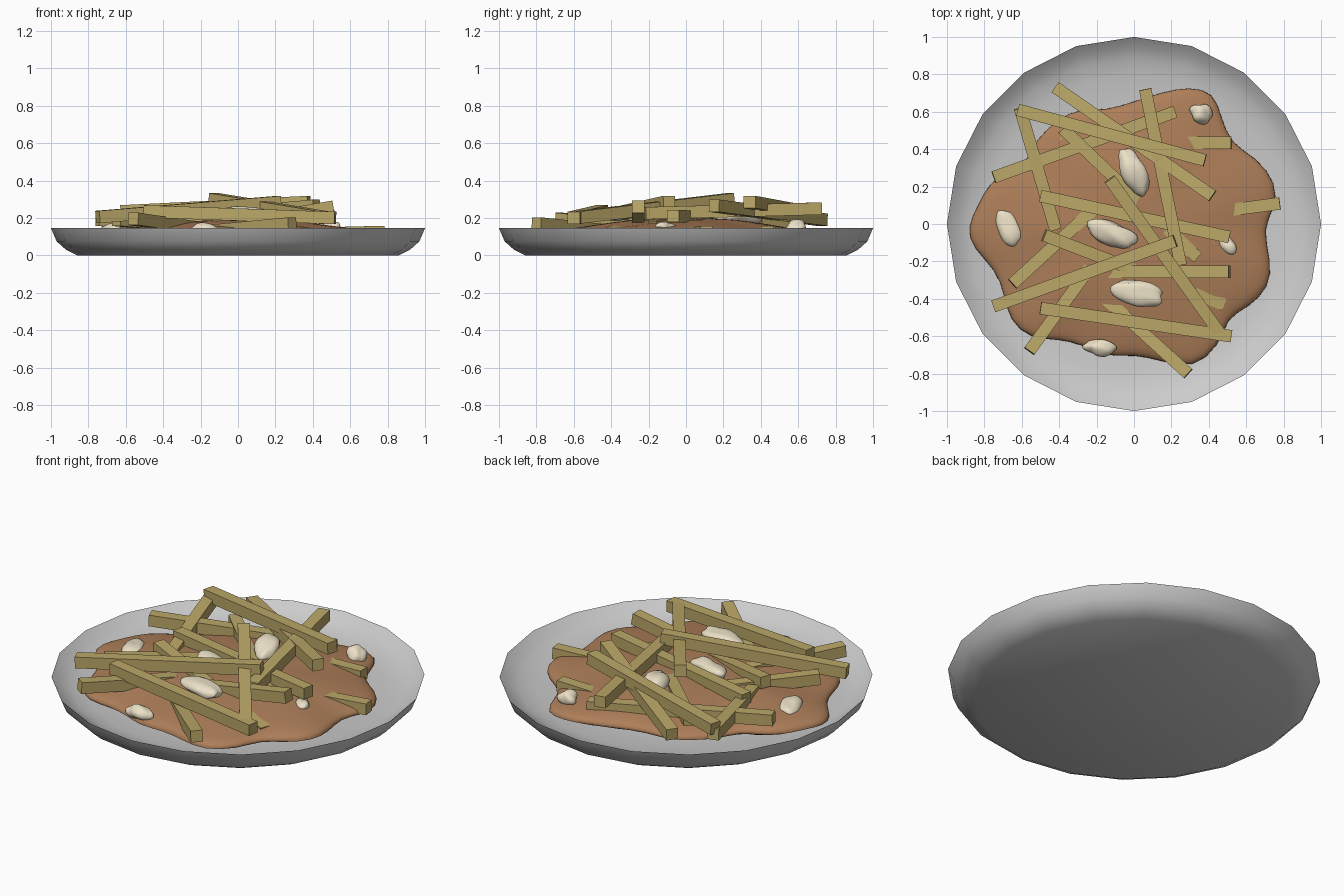
import bpy, bmesh, math
from mathutils import Vector, Matrix

if "Cube" in bpy.data.objects:
    bpy.data.objects.remove(bpy.data.objects["Cube"])


def material(name, rgb):
    m = bpy.data.materials.new(name)
    m.diffuse_color = (*rgb, 1)
    m.use_nodes = True
    m.node_tree.nodes["Principled BSDF"].inputs["Base Color"].default_value = m.diffuse_color
    return m


def finish(bm, name, mat=None, angle=None):
    bmesh.ops.recalc_face_normals(bm, faces=bm.faces[:])
    me = bpy.data.meshes.new(name)
    bm.to_mesh(me)
    bm.free()
    ob = bpy.data.objects.new(name, me)
    bpy.context.collection.objects.link(ob)
    if mat:
        me.materials.append(mat)
    if angle:
        bpy.ops.object.select_all(action='DESELECT')
        ob.select_set(True)
        bpy.context.view_layer.objects.active = ob
        bpy.ops.object.shade_smooth_by_angle(angle=math.radians(angle))
    return ob


def bridge_rings(bm, rings):
    for a, b in zip(rings, rings[1:]):
        n = len(a)
        for i in range(n):
            bm.faces.new((a[i], a[(i + 1) % n], b[(i + 1) % n], b[i]))
    bm.faces.new(rings[0])
    bm.faces.new(rings[-1])


def ripple(x, y, z):
    return math.sin(x + 1.3 * math.sin(y)) * math.cos(y - z) + 0.5 * math.sin(z + x * 1.7)


fry_mat = material("potato", (0.50, 0.39, 0.14))
gravy_mat = material("gravy", (0.42, 0.21, 0.10))
curd_mat = material("curd", (0.85, 0.76, 0.58))

# Plate: 20-sided shallow dish, outside profile then inside profile
bm = bmesh.new()
profile = [(0.86, 0), (0.92, 0.03), (0.97, 0.075), (1.0, 0.145),
           (0.95, 0.105), (0.89, 0.08), (0.80, 0.06), (0.6, 0.055)]
rings = [[bm.verts.new((r * math.cos(k * math.pi / 10), r * math.sin(k * math.pi / 10), z))
          for k in range(20)] for r, z in profile]
bridge_rings(bm, rings)
finish(bm, "plate", angle=38)

# Gravy puddle: wavy outline rising to a low dome
outline = [(0, .66), (.15, .71), (.3, .74), (.43, .71), (.47, .58), (.52, .43), (.66, .36),
           (.77, .22), (.76, .08), (.69, -.02), (.74, -.2), (.73, -.34), (.62, -.45),
           (.5, -.5), (.46, -.66), (.32, -.78), (.15, -.74), (0, -.70), (-.15, -.72),
           (-.28, -.65), (-.4, -.62), (-.56, -.62), (-.67, -.52), (-.70, -.38), (-.74, -.25),
           (-.87, -.13), (-.90, -.02), (-.84, .1), (-.78, .22), (-.68, .29), (-.58, .32),
           (-.53, .46), (-.4, .57), (-.3, .62), (-.15, .61)]
bm = bmesh.new()
rings = []
for s, z in [(.97, .06), (1, .085), (.985, .11), (.93, .125), (.8, .143), (.6, .168),
             (.4, .185), (.2, .19), (.05, .19)]:
    ring = []
    for x, y in outline:
        bump = 0.006 * ripple(x * s * 8, y * s * 8, 1) if s < .95 else 0
        ring.append(bm.verts.new((x * s, y * s, z + bump)))
    rings.append(ring)
bridge_rings(bm, rings)
gravy = finish(bm, "gravy", gravy_mat, 60)
gravy.modifiers.new("soft", 'SUBSURF').levels = 1
gravy.modifiers["soft"].render_levels = 1

# Fries: square sticks given by their two ends (low ones sink into the gravy)
fries = [
    ((-.42, .73, .19), (.42, .15, .265)), ((-.62, .61, .235), (.38, .34, .285)),
    ((.06, .72, .25), (.25, -.22, .225)), ((-.61, .62, .20), (-.42, -.03, .16)),
    ((-.75, .25, .19), (.22, .60, .145)), ((-.38, .51, .18), (.34, -.18, .15)),
    ((-.13, .24, .30), (.47, -.60, .20)), ((-.50, .15, .20), (.51, -.07, .21)),
    ((-.48, -.06, .215), (.48, -.43, .105)), ((-.75, -.44, .205), (.22, -.09, .285)),
    ((-.48, -.255, .09), (.51, -.255, .26)), ((-.50, -.45, .235), (.52, -.60, .20)),
    ((-.65, -.32, .19), (.10, .37, .12)), ((-.56, -.68, .195), (.02, .12, .11)),
    ((.78, .11, .125), (-.20, -.02, .10)), ((.52, .435, .125), (-.40, .43, .10)),
    ((.29, -.80, .17), (-.45, -.13, .10)),
]
for i, (a, b) in enumerate(fries):
    a, b = Vector(a), Vector(b)
    d = (b - a).normalized()
    side = Vector((0, 0, 1)).cross(d).normalized()
    rot = Matrix((d, side, d.cross(side))).transposed().to_4x4()
    bm = bmesh.new()
    bmesh.ops.create_cube(bm, size=1)
    scale = Matrix.Diagonal(((b - a).length, .066, .066, 1))
    bm.transform(Matrix.Translation((a + b) / 2) @ rot @ scale)
    finish(bm, f"fry_{i + 1}", fry_mat)

# Cheese curds: lumpy squashed balls (x, y, z, length, width, height, turn in degrees)
curds = [(0, .28, .21, .27, .13, .10, -65), (-.12, -.05, .20, .28, .13, .09, -22),
         (.02, -.37, .225, .29, .14, .08, -15), (-.67, -.02, .135, .21, .12, .07, -65),
         (.36, .59, .145, .12, .10, .09, -35), (.50, -.11, .15, .11, .08, .06, -40),
         (-.18, -.66, .13, .17, .085, .08, -5)]
for i, (x, y, z, l, w, h, turn) in enumerate(curds):
    bm = bmesh.new()
    bmesh.ops.create_icosphere(bm, subdivisions=3, radius=.5)
    for v in bm.verts:
        p = v.co * 5
        v.co *= 1 + 0.14 * ripple(p.x + i * 1.9, p.y + i, p.z)
    bm.transform(Matrix.Translation((x, y, z)) @ Matrix.Rotation(math.radians(turn), 4, 'Z')
                 @ Matrix.Diagonal((l, w, h, 1)))
    finish(bm, f"cheese_curd_{i + 1}", curd_mat, 60)
